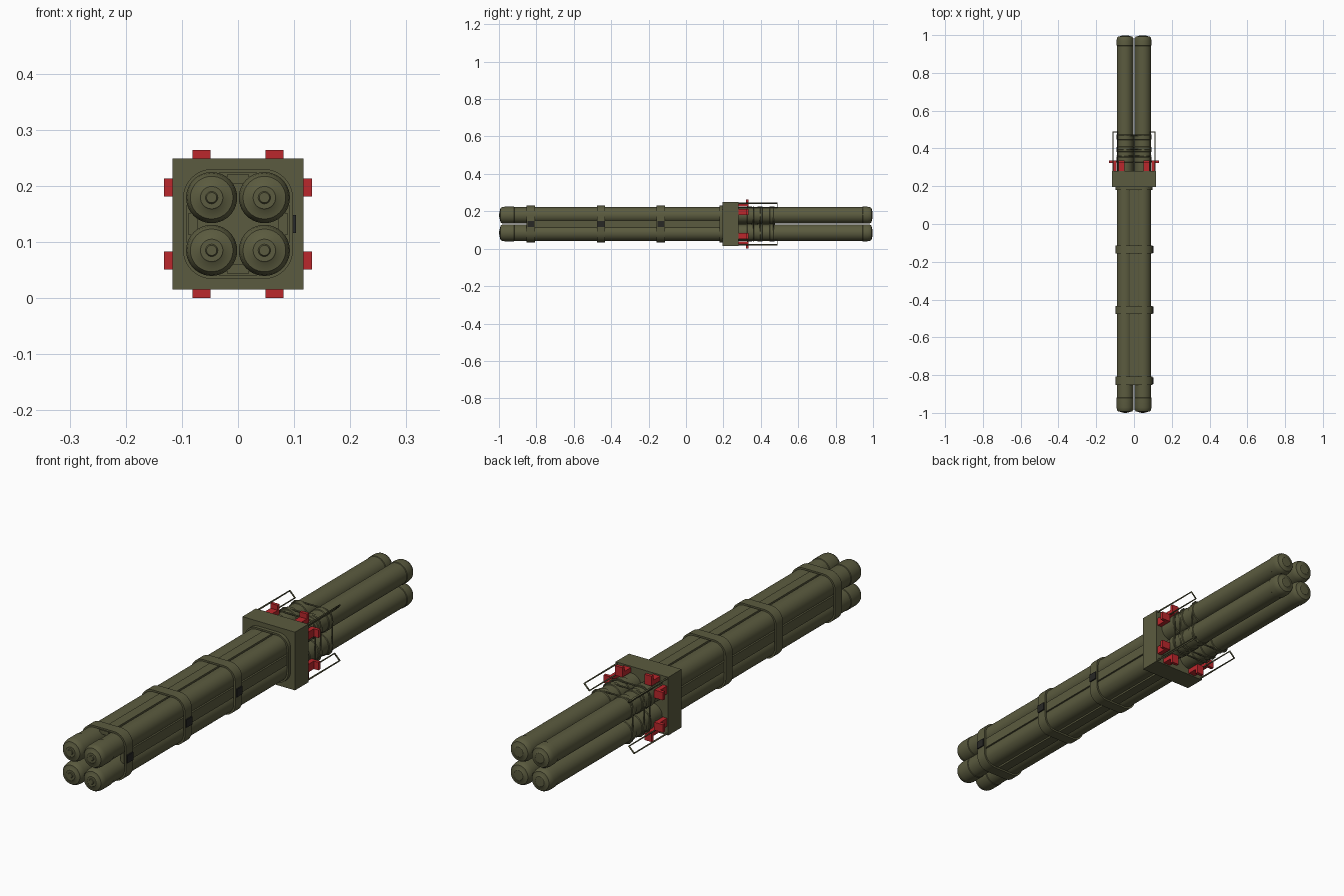
import bpy, bmesh, math
from mathutils import Matrix, Vector

old = bpy.data.objects.get("Cube")
if old:
    bpy.data.objects.remove(old)

MID = 0.132      # height of the bundle axis
OFFSET = 0.047   # tube axis distance from the bundle axis


def material(name, rgb):
    m = bpy.data.materials.new(name)
    m.use_nodes = True
    m.diffuse_color = (*rgb, 1)
    bsdf = next(n for n in m.node_tree.nodes if n.type == 'BSDF_PRINCIPLED')
    bsdf.inputs["Base Color"].default_value = (*rgb, 1)
    return m


OLIVE = material("olive_green", (0.105, 0.105, 0.05))
DARK = material("dark_grey", (0.02, 0.02, 0.018))
RED = material("latch_red", (0.5, 0.02, 0.025))


def finish(name, bm, mat, smooth=False):
    bmesh.ops.recalc_face_normals(bm, faces=bm.faces)
    mesh = bpy.data.meshes.new(name)
    bm.to_mesh(mesh)
    bm.free()
    mesh.materials.append(mat)
    ob = bpy.data.objects.new(name, mesh)
    bpy.context.collection.objects.link(ob)
    if smooth:
        bpy.ops.object.select_all(action='DESELECT')
        ob.select_set(True)
        bpy.context.view_layer.objects.active = ob
        bpy.ops.object.shade_smooth_by_angle(angle=math.radians(35))
    return ob


def add_box(bm, lo, hi, turn=0):
    """Box between two corners about the bundle axis, turned about it."""
    lo, hi = Vector(lo), Vector(hi)
    place = (Matrix.Translation((0, 0, MID)) @ Matrix.Rotation(turn, 4, 'Y')
             @ Matrix.Translation((lo + hi) / 2) @ Matrix.Diagonal((*(hi - lo), 1)))
    bmesh.ops.create_cube(bm, size=1, matrix=place)


def box(name, lo, hi, mat, turn=0):
    bm = bmesh.new()
    add_box(bm, lo, hi, turn)
    return finish(name, bm, mat)


def tube(name, profile, x, z):
    """Spin a (radius, y) profile about a lengthwise axis."""
    bm = bmesh.new()
    verts = [bm.verts.new((x + r, y, z)) for r, y in profile]
    edges = [bm.edges.new(p) for p in zip(verts, verts[1:])]
    bmesh.ops.spin(bm, geom=verts + edges, cent=(x, 0, z), axis=(0, 1, 0),
                   angle=math.tau, steps=40, use_duplicate=False)
    bmesh.ops.remove_doubles(bm, verts=bm.verts, dist=0.00005)
    return finish(name, bm, OLIVE, True)


def wire(name, points, radius, mat, closed=False):
    curve = bpy.data.curves.new(name, 'CURVE')
    curve.dimensions = '3D'
    curve.bevel_depth = radius
    curve.bevel_resolution = 1
    spline = curve.splines.new('POLY')
    spline.points.add(len(points) - 1)
    for p, co in zip(spline.points, points):
        p.co = (*co, 1)
    spline.use_cyclic_u = closed
    curve.materials.append(mat)
    ob = bpy.data.objects.new(name, curve)
    bpy.context.collection.objects.link(ob)


# Capped tube profile, front to back, with raised collars behind the block
R = 0.0435
profile = [(0, -1), (0.009, -1), (0.011, -0.997), (0.02, -0.997), (0.022, -0.995),
           (0.038, -0.992), (0.043, -0.984), (0.0455, -0.97), (0.0455, -0.92), (R, -0.918)]
for y in (0.34, 0.395, 0.46):
    profile += [(R, y - 0.014), (0.0465, y - 0.012), (0.0465, y + 0.012), (R, y + 0.014)]
profile += [(R, 0.943), (0.0455, 0.945), (0.0455, 0.97), (0.043, 0.984),
            (0.038, 0.992), (0.022, 0.995), (0.02, 0.997), (0, 0.998)]

for sx, side in ((-1, "right"), (1, "left")):
    for sz, level in ((-1, "lower"), (1, "upper")):
        tube(f"tube_{level}_{side}", profile, sx * OFFSET, MID + sz * OFFSET)
        # Wire handle at each corner of the block
        pts = [(sx * d, y, MID + sz * d)
               for d, y in ((0.111, 0.27), (0.111, 0.488), (0.088, 0.488), (0.088, 0.27))]
        wire(f"handle_{level}_{side}", pts, 0.0035, OLIVE)

# Clamp block with the core behind it
box("clamp_block", (-0.117, 0.195, -0.117), (0.117, 0.28, 0.117), OLIVE)
box("rear_core", (-0.045, 0.27, -0.045), (0.045, 0.475, 0.045), OLIVE)


def rounded_square(half, radius, steps=8):
    c = half - radius
    for quarter in range(4):
        sx, sz = ((1, 1), (-1, 1), (-1, -1), (1, -1))[quarter]
        for i in range(steps + 1):
            a = (quarter + i / steps) * math.pi / 2
            yield sx * c + radius * math.cos(a), MID + sz * c + radius * math.sin(a)


def band(name, y0, y1, half):
    """Hollow strap wrapped around the four tubes."""
    bm = bmesh.new()
    loops = []
    for inset, y in ((0, y0), (0, y1), (0.007, y1), (0.007, y0)):
        loops.append([bm.verts.new((x, y, z))
                      for x, z in rounded_square(half - inset, 0.052 - inset)])
    n = len(loops[0])
    for k in range(4):
        a, b = loops[k], loops[(k + 1) % 4]
        for i in range(n):
            j = (i + 1) % n
            bm.faces.new((a[i], a[j], b[j], b[i]))
    return finish(name, bm, OLIVE, True)


# Straps, each with a dark clasp on the left side
for i, y in enumerate((-0.83, -0.455, -0.135), 1):
    band(f"strap_{i}", y - 0.022, y + 0.022, 0.098)
    box(f"clasp_{i}", (0.093, y - 0.018, -0.016), (0.103, y + 0.018, 0.016), DARK)
band("block_collar", 0.18, 0.2, 0.098)

# Parts repeated on the four sides
for i, side in enumerate(("top", "left", "bottom", "right")):
    turn = i * math.pi / 2
    box(f"{side}_spacer_rail", (-0.02, -0.85, 0.072), (0.02, 0.2, 0.088), OLIVE, turn)
    for s, end in ((-1, "first"), (1, "second")):
        bm = bmesh.new()
        x = s * 0.065
        add_box(bm, (x - 0.016, 0.278, 0.093), (x + 0.016, 0.335, 0.112), turn)
        add_box(bm, (x - 0.016, 0.322, 0.105), (x + 0.016, 0.335, 0.132), turn)
        finish(f"{side}_{end}_latch", bm, RED)

# Thin frames tying the rear tubes together
for i, y in enumerate((0.36, 0.395, 0.468), 1):
    pts = [(x, y, z) for x, z in rounded_square(0.091, 0.03, 3)]
    wire(f"rear_tie_{i}", pts, 0.003, OLIVE, True)
